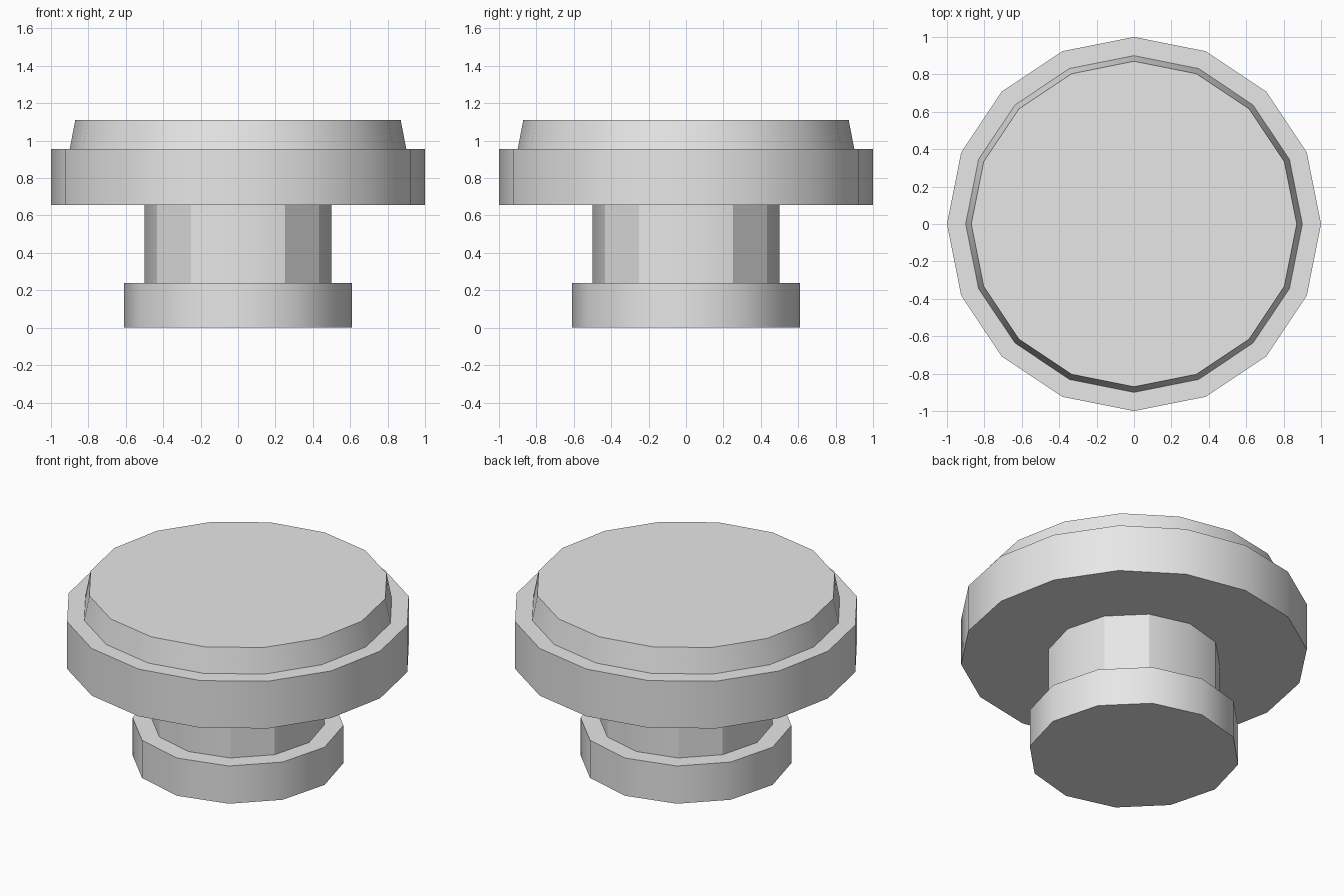
import bpy
import bmesh
import math

default_cube = bpy.data.objects.get("Cube")
if default_cube:
    bpy.data.objects.remove(default_cube)

# Single plain material
GREY = (0.8, 0.8, 0.8, 1.0)
grey = bpy.data.materials.new("light_grey")
grey.use_nodes = True
grey.diffuse_color = GREY
for node in grey.node_tree.nodes:
    if node.type == "BSDF_PRINCIPLED":
        node.inputs["Base Color"].default_value = GREY


def drum(name, sides, bottom_radius, top_radius, bottom, top, faceted=False):
    """Capped prism or frustum with a corner on the +x axis."""
    bm = bmesh.new()
    rings = []
    for radius, z in ((bottom_radius, bottom), (top_radius, top)):
        angles = [math.tau * i / sides for i in range(sides)]
        rings.append([bm.verts.new((radius * math.cos(a), radius * math.sin(a), z))
                      for a in angles])
    low, high = rings
    bm.faces.new(low[::-1])
    bm.faces.new(high)
    for i in range(sides):
        j = (i + 1) % sides
        bm.faces.new((low[i], low[j], high[j], high[i]))

    # Smooth the wall, keep the rims crisp
    for face in bm.faces:
        face.smooth = True
    for edge in bm.edges:
        a, b = edge.verts
        is_rim = abs(a.co.z - b.co.z) < 0.001
        off_axis = min(abs(a.co.x), abs(a.co.y)) > 0.1
        edge.smooth = not (is_rim or (faceted and off_axis))

    mesh = bpy.data.meshes.new(name)
    bm.to_mesh(mesh)
    bm.free()
    mesh.materials.append(grey)
    obj = bpy.data.objects.new(name, mesh)
    bpy.context.collection.objects.link(obj)
    return obj


# Foot, neck, wide head and tapered cap
drum("foot", 12, 0.61, 0.61, 0.0, 0.24)
drum("neck", 12, 0.5, 0.5, 0.24, 0.655, faceted=True)
drum("head", 16, 1.0, 1.0, 0.655, 0.955)
drum("tapered_cap", 16, 0.9, 0.87, 0.955, 1.11)
